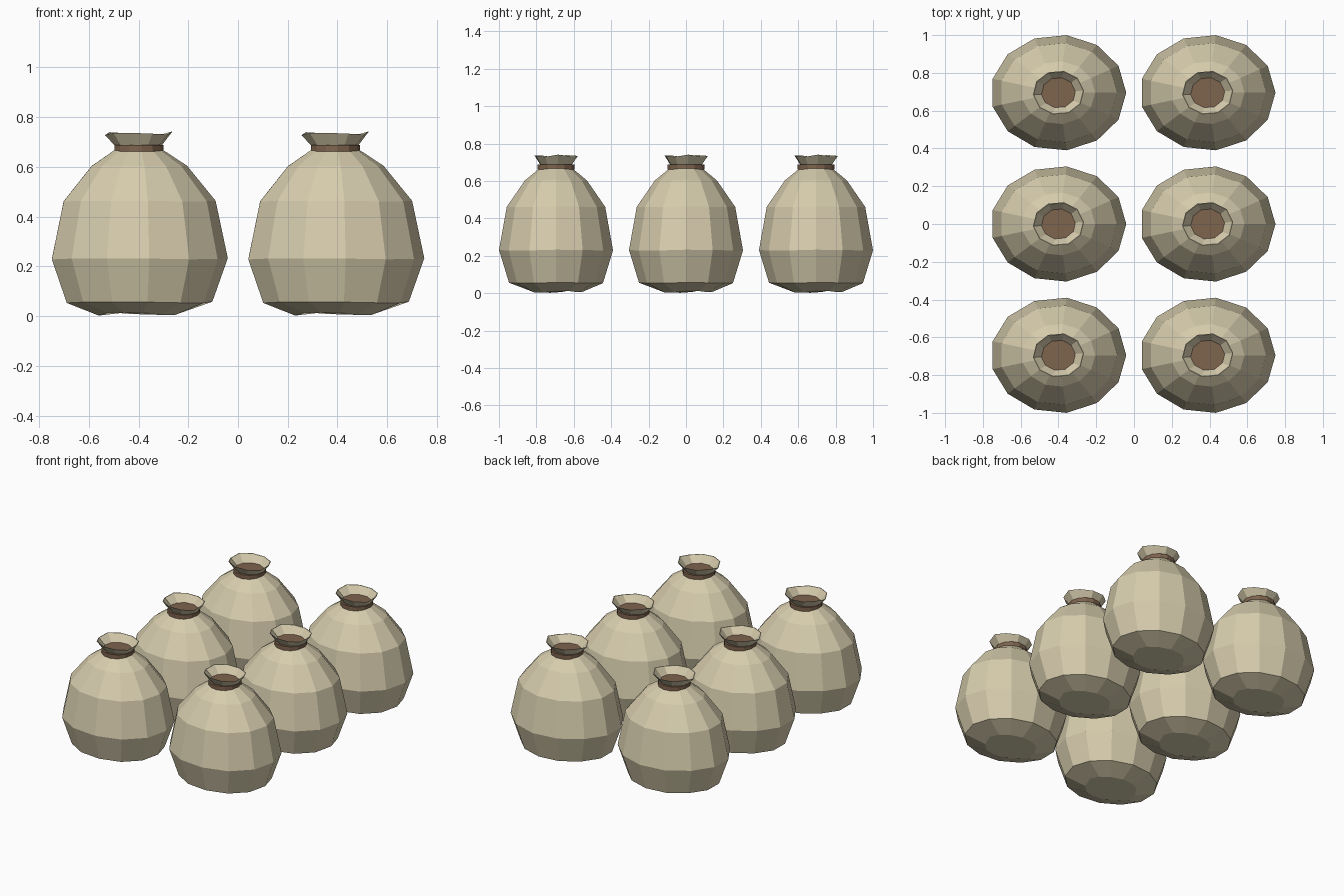
import bpy, bmesh
from math import sin, cos, tau

cube = bpy.data.objects.get("Cube")
if cube:
    bpy.data.objects.remove(cube)


def make_material(name, rgb):
    mat = bpy.data.materials.new(name)
    mat.use_nodes = True
    mat.diffuse_color = (*rgb, 1)
    bsdf = mat.node_tree.nodes["Principled BSDF"]
    bsdf.inputs["Base Color"].default_value = (*rgb, 1)
    bsdf.inputs["Roughness"].default_value = 0.9
    return mat


cream = make_material("cream cloth", (0.68, 0.61, 0.42))
brown = make_material("brown cord", (0.21, 0.125, 0.075))


def loft(name, rings, sides, mat, bottom=False, top=False, turn=0.0):
    """Rings are (x radius, y radius, height, ripple), from bottom to top."""
    bm = bmesh.new()
    loops = []
    for rx, ry, z, ripple in rings:
        loop = []
        for i in range(sides):
            a = tau * i / sides + turn
            wave = ripple * (sin(3 * a + 1) + 0.5 * cos(5 * a))
            loop.append(bm.verts.new((rx * cos(a), ry * sin(a), z + wave)))
        loops.append(loop)
    for low, high in zip(loops, loops[1:]):
        for i in range(sides):
            j = (i + 1) % sides
            bm.faces.new((low[i], low[j], high[j], high[i]))
    if bottom:
        bm.faces.new(loops[0])
    if top:
        bm.faces.new(loops[-1])
    mesh = bpy.data.meshes.new(name)
    bm.to_mesh(mesh)
    bm.free()
    mesh.materials.append(mat)
    return mesh


# Plump cloth body, its base folded inward
body = loft("sack_body", [
    (0.165, 0.14, 0.01, 0.007),
    (0.297, 0.253, 0.055, 0.002),
    (0.359, 0.307, 0.23, 0.002),
    (0.31, 0.265, 0.462, 0.001),
    (0.195, 0.167, 0.603, 0.001),
    (0.095, 0.085, 0.67, 0),
    (0.085, 0.076, 0.685, 0)], 13, cream, bottom=True)

# Flared mouth above the tie, with outer and inner walls
mouth = loft("sack_mouth", [
    (0.088, 0.08, 0.678, 0),
    (0.136, 0.118, 0.734, 0.005),
    (0.132, 0.114, 0.734, 0.005),
    (0.084, 0.076, 0.681, 0)], 10, cream, turn=0.1)

# Cord tied round the neck, closed across the opening
tie = loft("sack_tie", [
    (0.1, 0.1, 0.661, 0),
    (0.1, 0.1, 0.688, 0)], 13, brown, top=True)

# Two columns of three sacks
for column, x in (("right", -0.4), ("left", 0.39)):
    for row, y in (("front", -0.695), ("middle", 0), ("back", 0.695)):
        for mesh in (body, mouth, tie):
            obj = bpy.data.objects.new(f"{row}_{column}_{mesh.name}", mesh)
            obj.location = (x, y, 0)
            bpy.context.collection.objects.link(obj)
